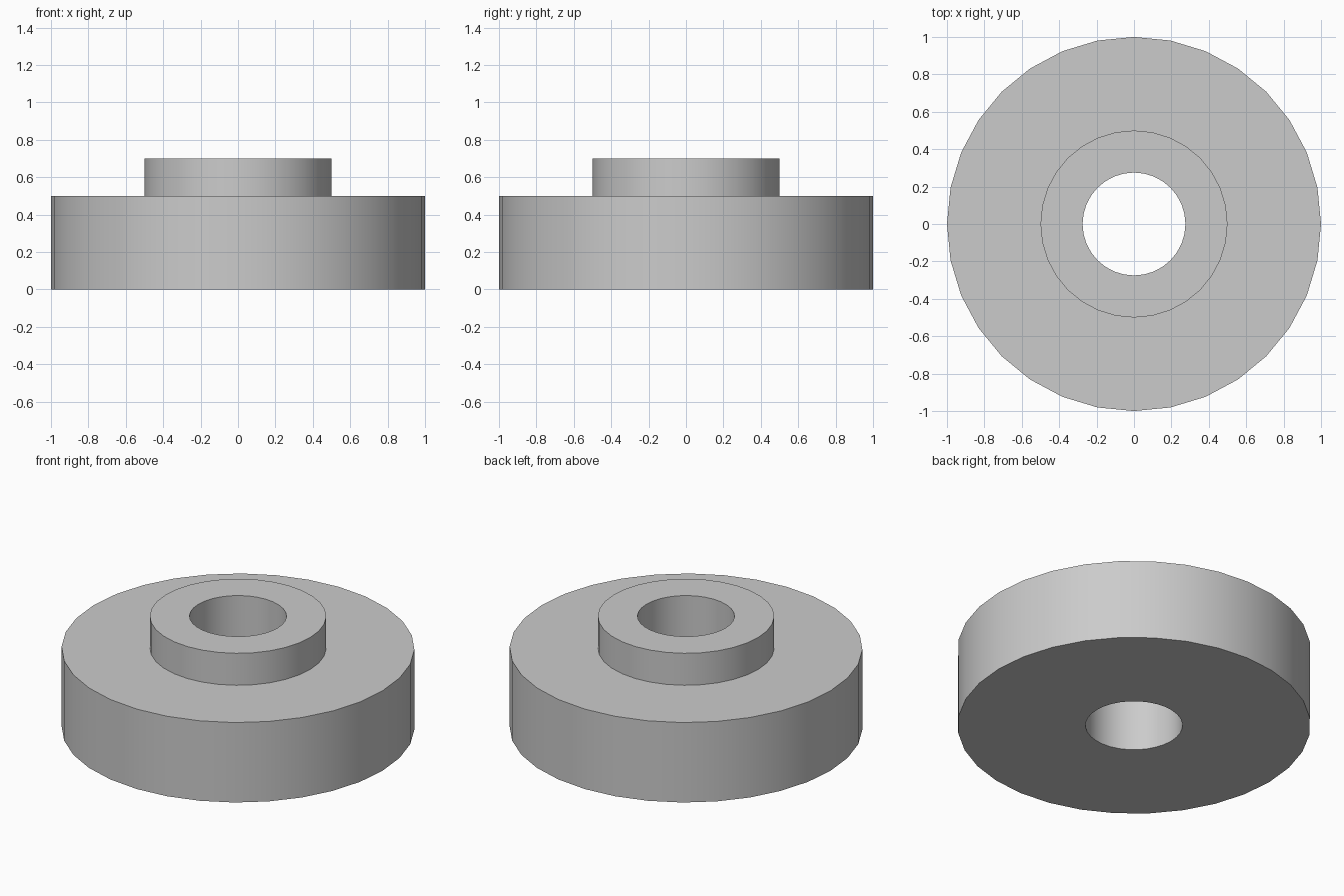
import bpy
import bmesh
from math import cos, sin, tau, radians

SIDES = 32

cube = bpy.data.objects.get("Cube")
if cube:
    bpy.data.objects.remove(cube, do_unlink=True)

# Plain grey metal
grey = bpy.data.materials.new("grey_metal")
grey.use_nodes = True
colour = (0.6, 0.6, 0.6, 1)
grey.diffuse_color = colour
grey.node_tree.nodes["Principled BSDF"].inputs["Base Color"].default_value = colour


def lathe(name, profile):
    """Turn a closed (radius, height) profile around the z axis."""
    bm = bmesh.new()
    rings = []
    for r, z in profile:
        rings.append([bm.verts.new((r * cos(tau * i / SIDES), r * sin(tau * i / SIDES), z))
                      for i in range(SIDES)])
    for low, high in zip(rings, rings[1:] + rings[:1]):
        for i in range(SIDES):
            j = (i + 1) % SIDES
            bm.faces.new((low[i], low[j], high[j], high[i]))
    bmesh.ops.recalc_face_normals(bm, faces=bm.faces)
    mesh = bpy.data.meshes.new(name)
    bm.to_mesh(mesh)
    bm.free()
    mesh.materials.append(grey)
    obj = bpy.data.objects.new(name, mesh)
    bpy.context.collection.objects.link(obj)
    bpy.ops.object.select_all(action="DESELECT")
    obj.select_set(True)
    bpy.context.view_layer.objects.active = obj
    bpy.ops.object.shade_smooth_by_angle(angle=radians(30))
    return obj


# Wide disc, raised hub and through bore as one turned solid
bore, hub, rim = 0.275, 0.5, 1.0
disc_top, hub_top = 0.5, 0.7
lathe("stepped_wheel", [(bore, 0), (rim, 0), (rim, disc_top),
                        (hub, disc_top), (hub, hub_top), (bore, hub_top)])
